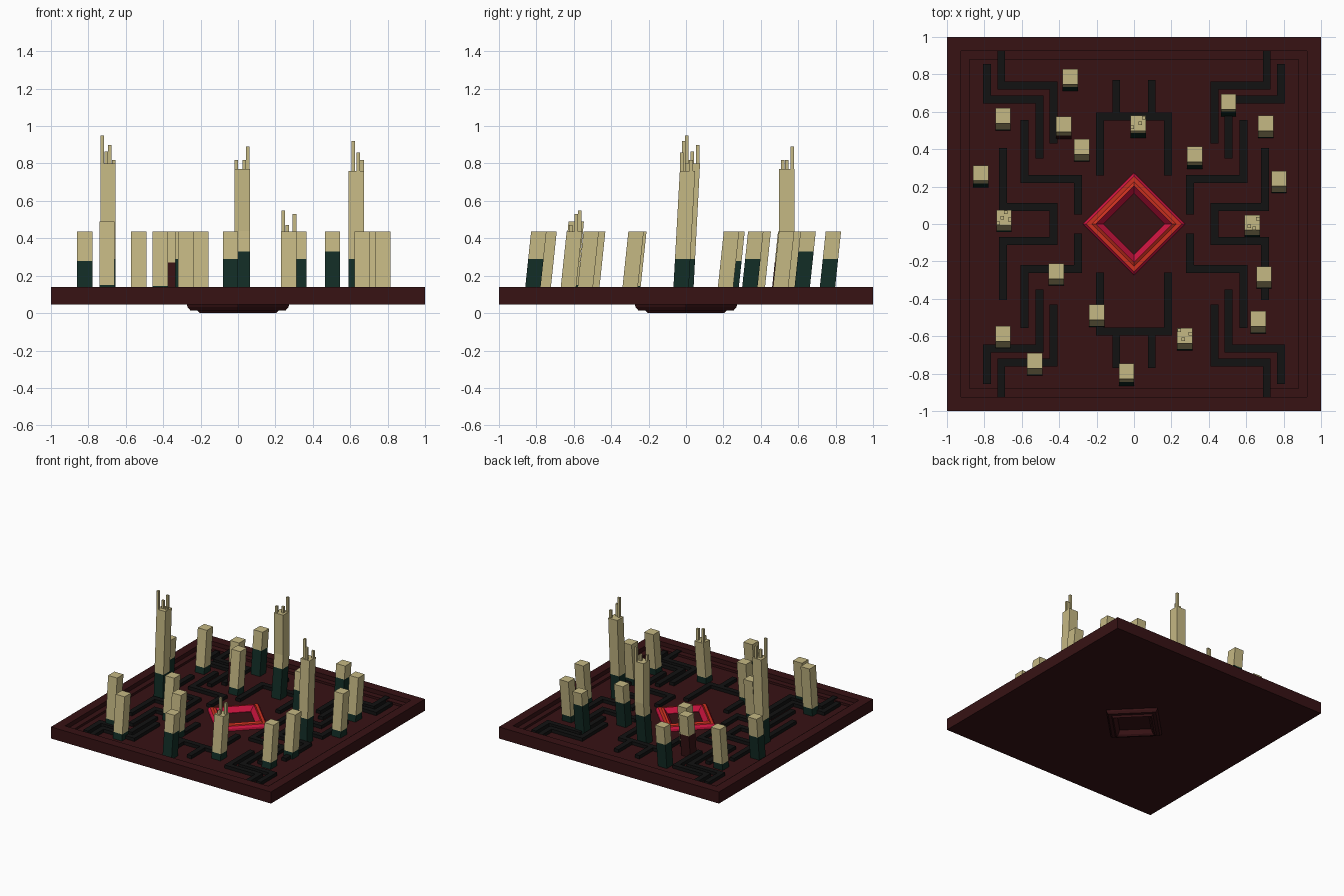
import bpy, bmesh

if "Cube" in bpy.data.objects:
    bpy.data.objects.remove(bpy.data.objects["Cube"])

COLS = {
    "maroon": (0.038, 0.006, 0.007), "black": (0.006, 0.006, 0.006),
    "tan": (0.56, 0.48, 0.23), "green": (0.006, 0.026, 0.019),
    "orange": (0.60, 0.03, 0.014), "crimson": (0.60, 0.007, 0.05),
}
MATS = {}
for n, c in COLS.items():
    MATS[n] = bpy.data.materials.new(n)
    MATS[n].diffuse_color = (*c, 1)


def finish(name, bm, mats):
    bmesh.ops.recalc_face_normals(bm, faces=bm.faces)
    me = bpy.data.meshes.new(name)
    bm.to_mesh(me)
    bm.free()
    for m in mats:
        me.materials.append(MATS[m])
    ob = bpy.data.objects.new(name, me)
    bpy.context.collection.objects.link(ob)
    return ob


def loft(name, profile, corners, mats, bands=(), closed=False):
    """Sweep an (r, z) profile around four corner directions."""
    bm = bmesh.new()
    rings = [[bm.verts.new((cx * r, cy * r, z)) for cx, cy in corners] for r, z in profile]
    n = len(rings)
    for k in range(n if closed else n - 1):
        a, b = rings[k], rings[(k + 1) % n]
        for i in range(4):
            j = (i + 1) % 4
            f = bm.faces.new((a[i], a[j], b[j], b[i]))
            f.material_index = bands[k] if bands else 0
    if not closed:
        bm.faces.new(rings[0])
        bm.faces.new(rings[-1])
    return finish(name, bm, mats)


def box(bm, x0, x1, y0, y1, z0, z1):
    r = bmesh.ops.create_cube(bm, size=1)
    for v in r["verts"]:
        v.co = ((x0 + x1) / 2 + v.co.x * (x1 - x0),
                (y0 + y1) / 2 + v.co.y * (y1 - y0),
                (z0 + z1) / 2 + v.co.z * (z1 - z0))


SQUARE = [(1, 1), (-1, 1), (-1, -1), (1, -1)]
DIAMOND = [(1, 0), (0, 1), (-1, 0), (0, -1)]
FLOOR = 0.087

# Board with a stepped rim
loft("board", [(1, 0.045), (1, 0.14), (0.925, 0.14), (0.925, 0.105),
               (0.88, 0.105), (0.88, FLOOR)], SQUARE, ["maroon"])

# Diamond frame on top, and its foot underneath
loft("diamond_frame", [(0.275, 0.08), (0.272, 0.105), (0.255, 0.12), (0.225, 0.12), (0.205, 0.13),
                       (0.165, 0.09), (0.165, 0.08)],
     DIAMOND, ["orange", "crimson"], (1, 1, 0, 0, 1, 1, 1), True)
loft("diamond_foot", [(0.275, 0.05), (0.27, 0.032), (0.255, 0.015), (0.22, 0.015), (0.205, 0.0),
                      (0.185, 0.012), (0.165, 0.05)], DIAMOND, ["maroon"], (), True)

# Circuit channels: one quadrant of paths, mirrored both ways
PATHS = [
    [(0.71, 0.924), (0.71, 0.74), (0.43, 0.74), (0.43, 0.43)],
    [(0.785, 0.855), (0.785, 0.665), (0.505, 0.665), (0.505, 0.35)],
    [(0.585, 0.555), (0.585, 0.24), (0.30, 0.24), (0.30, 0.05)],
    [(0.70, 0.405), (0.70, 0.09), (0.43, 0.09), (0.43, 0)],
    [(0.182, 0.26), (0.182, 0.575), (0, 0.575)],
    [(0.095, 0.575), (0.095, 0.77)],
]
W = 0.021
bm = bmesh.new()
for p in PATHS:
    for (xa, ya), (xb, yb) in zip(p, p[1:]):
        x0, x1, y0, y1 = min(xa, xb), max(xa, xb), min(ya, yb), max(ya, yb)
        if xa == xb:
            box(bm, x0 - W, x1 + W, y0, y1, 0.08, 0.114)
        else:
            box(bm, max(x0 - W, 0), x1 + W, y0 - W, y1 + W, 0.08, 0.114)
tracks = finish("circuit_tracks", bm, ["black"])
mir = tracks.modifiers.new("mirror", "MIRROR")
mir.use_axis = (True, True, False)
mir.use_mirror_merge = False


def tower(name, x, y, top=0.437, split=0.15, low="green", kink=None, spires=()):
    """Leaning square tower: lower part in one colour, upper part tan."""
    h, lean = 0.041, 0.037
    y += 0.003
    kink = kink or top
    levels = sorted({FLOOR - 0.005, split, kink, top})
    bm = bmesh.new()
    rings = []
    for z in levels:
        dy = -lean * max(0, (kink - z) / (kink - FLOOR))
        rings.append([bm.verts.new((x + sx * h, y + sy * h + dy, z)) for sx, sy in SQUARE])
    for k, (a, b) in enumerate(zip(rings, rings[1:])):
        for i in range(4):
            j = (i + 1) % 4
            bm.faces.new((a[i], a[j], b[j], b[i])).material_index = int(levels[k] >= split)
    bm.faces.new(rings[0])
    bm.faces.new(rings[-1]).material_index = 1
    finish(name, bm, [low, "tan"])
    # Spires on the roof
    if spires:
        bm = bmesh.new()
        s = 0.0095
        for dx, dy, z in spires:
            box(bm, x + dx - s, x + dx + s, y + dy - s, y + dy + s, top - 0.01, z)
        finish(name + "_spires", bm, ["tan"])


# Short towers: x, y, colour split
SHORT = [
    (-0.34, 0.785, 0.29), (0.505, 0.65, 0.33), (0.325, 0.37, 0.29), (-0.82, 0.27, 0.28),
    (-0.04, -0.79, 0.29), (-0.70, 0.575, 0.14), (-0.28, 0.41, 0.14), (0.705, 0.535, 0.14),
    (0.775, 0.24, 0.14), (0.695, -0.27, 0.14), (0.665, -0.51, 0.14), (-0.53, -0.735, 0.14),
    (-0.20, -0.475, 0.14), (-0.415, -0.255, 0.145),
]
for i, (x, y, s) in enumerate(SHORT):
    tower(f"tower_{i + 1}", x, y, split=s)
tower("tower_red_base", -0.375, 0.53, split=0.27, low="maroon")
tower("tower_medium", -0.70, -0.59, top=0.49)

# Spired towers
tower("spired_tower_front", 0.272, -0.60, split=0.14, spires=[
    (-0.03, 0.028, 0.55), (-0.008, -0.02, 0.47), (0.03, 0.01, 0.53)])
tower("spired_tower_back", 0.022, 0.535, top=0.77, split=0.33, kink=0.44, spires=[
    (-0.031, -0.02, 0.82), (0.012, 0.0, 0.82), (0.031, 0.031, 0.89)])
tower("spired_tower_left", -0.695, 0.031, top=0.80, split=0.29, spires=[
    (-0.031, -0.031, 0.95), (-0.01, 0.0, 0.865), (0.01, 0.03, 0.90), (0.031, -0.01, 0.82)])
tower("spired_tower_right", 0.632, 0.005, top=0.76, split=0.29, spires=[
    (-0.015, -0.02, 0.92), (0.01, -0.03, 0.86), (0.031, 0.02, 0.82)])

for m in bpy.data.materials:
    if m.users and not m.is_grease_pencil:
        m.use_nodes = True
        m.node_tree.nodes["Principled BSDF"].inputs["Base Color"].default_value = m.diffuse_color
